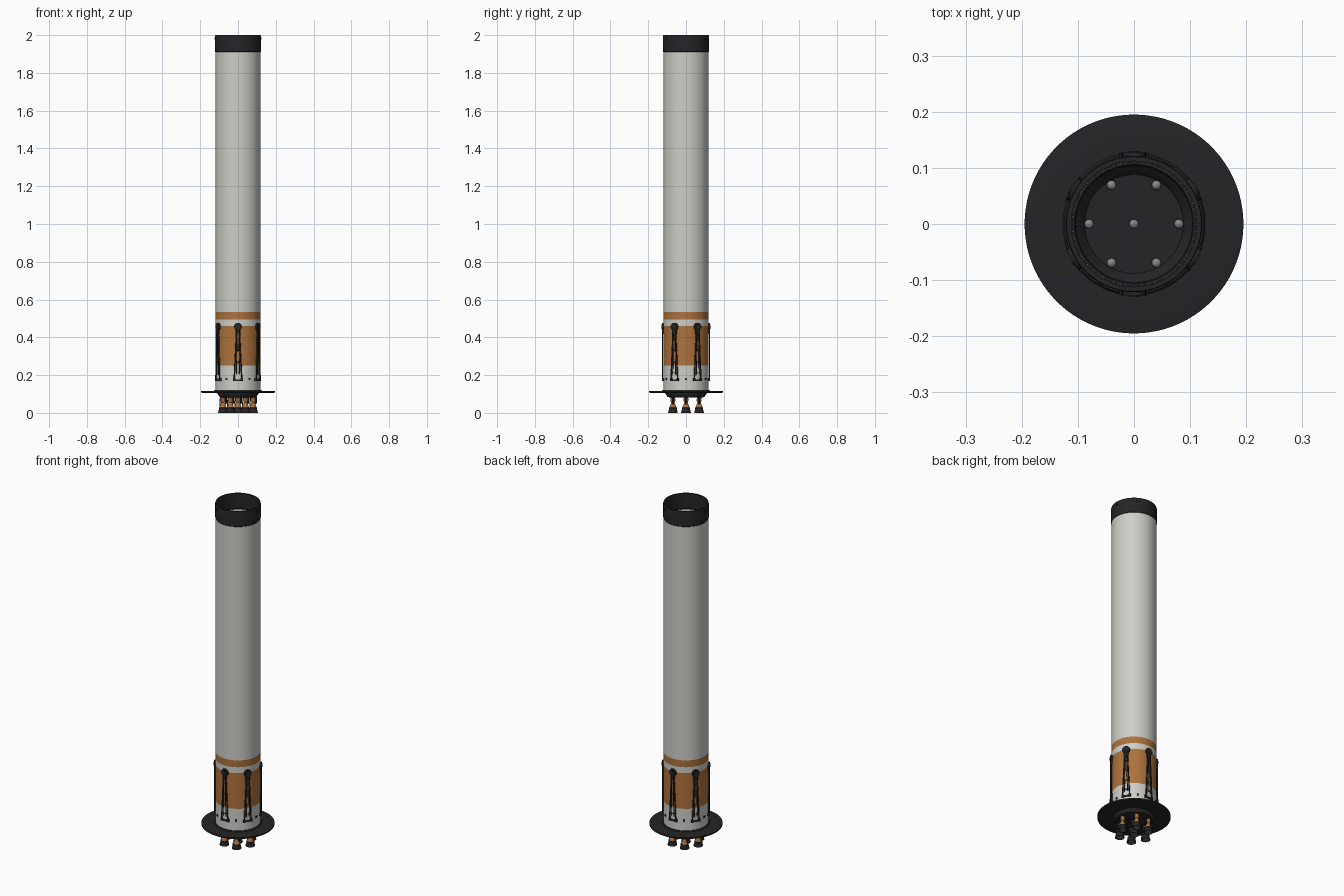
import bpy, bmesh, math
from mathutils import Vector, Matrix

if "Cube" in bpy.data.objects:
    bpy.data.objects.remove(bpy.data.objects["Cube"])

def mat(name, c):
    m = bpy.data.materials.new(name)
    m.diffuse_color = (*c, 1)
    m.use_nodes = True
    m.node_tree.nodes["Principled BSDF"].inputs["Base Color"].default_value = m.diffuse_color
    return m

WHITE = mat("pale_paint", (0.62, 0.62, 0.58))
COPPER = mat("copper_paint", (0.42, 0.17, 0.045))
DARK = mat("dark_metal", (0.018, 0.018, 0.02))
STEEL = mat("steel", (0.25, 0.25, 0.25))

def finish(bm, name, mats, recalc=True):
    if recalc:
        bmesh.ops.recalc_face_normals(bm, faces=bm.faces)
    me = bpy.data.meshes.new(name)
    bm.to_mesh(me)
    bm.free()
    for m in mats:
        me.materials.append(m)
    o = bpy.data.objects.new(name, me)
    bpy.context.collection.objects.link(o)
    bpy.ops.object.select_all(action='DESELECT')
    o.select_set(True)
    bpy.context.view_layer.objects.active = o
    bpy.ops.object.shade_smooth_by_angle(angle=math.radians(35))
    return o

def lathe(name, profile, mats, ids=None, segs=64, loc=(0, 0, 0), closed=False):
    """Revolve (r, z) points about z; ids gives the material of each span."""
    bm = bmesh.new()
    rings = []
    for r, z in profile:
        if r == 0:
            rings.append([bm.verts.new((loc[0], loc[1], loc[2] + z))] * segs)
        else:
            rings.append([bm.verts.new((loc[0] + r * math.cos(2 * math.pi * k / segs),
                                        loc[1] + r * math.sin(2 * math.pi * k / segs),
                                        loc[2] + z)) for k in range(segs)])
    n = len(rings)
    for i in range(n if closed else n - 1):
        a, b = rings[i], rings[(i + 1) % n]
        for k in range(segs):
            q = (k + 1) % segs
            f = bm.faces.new(list(dict.fromkeys((a[k], a[q], b[q], b[k]))))
            f.material_index = ids[i] if ids else 0
    return finish(bm, name, mats)

def rod(bm, a, b, r, segs=10, mi=0):
    a, b = Vector(a), Vector(b)
    d = b - a
    m = Matrix.Translation((a + b) / 2) @ d.to_track_quat('Z', 'Y').to_matrix().to_4x4()
    res = bmesh.ops.create_cone(bm, cap_ends=True, segments=segs, radius1=r, radius2=r,
                                depth=d.length, matrix=m)
    for f in {f for v in res['verts'] for f in v.link_faces}:
        f.material_index = mi

def box(bm, c, s):
    bmesh.ops.create_cube(bm, size=1, matrix=Matrix.Translation(c) @ Matrix.Diagonal((*s, 1)))

# Hollow booster tube with painted bands and a dark top collar
lathe("booster_body",
      [(0.12, 0.11), (0.12, 0.25), (0.12, 0.46), (0.12, 0.495), (0.12, 0.535), (0.12, 1.91),
       (0.1215, 1.912), (0.1215, 1.995), (0.12, 2.0), (0.112, 2.0), (0.112, 1.91), (0.116, 1.905),
       (0.116, 0.11)],
      [WHITE, COPPER, DARK], [0, 1, 0, 1, 0, 2, 2, 2, 2, 2, 2, 0, 0], closed=True)

# Wide heat shield disc
lathe("shield_disc", [(0.11, 0.104), (0.14, 0.104), (0.185, 0.106), (0.195, 0.107), (0.195, 0.115),
                      (0.185, 0.117), (0.127, 0.117), (0.124, 0.122), (0.11, 0.122)],
      [DARK], closed=True, segs=96)

# Tapered engine skirt with thrust plate
lathe("engine_skirt", [(0, 0.082), (0.088, 0.082), (0.098, 0.085), (0.11, 0.104), (0.11, 0.118),
                       (0.106, 0.118), (0.104, 0.106), (0.09, 0.092), (0.088, 0.088), (0, 0.088)],
      [DARK])

# Seven engines
spots = [(0, 0)] + [(0.08 * math.cos(math.radians(60 * k)), 0.08 * math.sin(math.radians(60 * k)))
                    for k in range(6)]
for i, (x, y) in enumerate(spots):
    lathe(f"engine_bell_{i}",
          [(0.007, 0.083), (0.012, 0.08), (0.013, 0.064), (0.009, 0.056), (0.012, 0.046),
           (0.019, 0.028), (0.0215, 0.027), (0.0215, 0.023), (0.0205, 0.022), (0.0235, 0.01),
           (0.0255, 0.002), (0.0255, 0), (0.024, 0), (0.018, 0.022), (0.011, 0.044), (0, 0.052)],
          [COPPER, DARK], [0, 0, 0, 0, 0, 1, 1, 1, 1, 1, 1, 1, 1, 1, 1], segs=32, loc=(x, y, 0))
    # Gimbal ball above the thrust plate
    lathe(f"gimbal_{i}", [(0, 0.104)] +
          [(0.0085 * math.sin(math.pi * t / 8), 0.0955 + 0.0085 * math.cos(math.pi * t / 8))
           for t in range(1, 8)] + [(0, 0.087)], [STEEL], segs=16, loc=(x, y, 0))
    # Turbopump and feed pipes
    bm = bmesh.new()
    rod(bm, (x + 0.016, y, 0.05), (x + 0.016, y, 0.083), 0.005, 12)
    rod(bm, (x + 0.016, y, 0.052), (x + 0.008, y, 0.044), 0.0025, 8)
    rod(bm, (x - 0.014, y, 0.083), (x - 0.0165, y, 0.035), 0.0022, 8)
    finish(bm, f"engine_plumbing_{i}", [DARK])

# Six folded landing legs and the latch tabs between them
for k in range(6):
    bm = bmesh.new()
    y = 0.124
    rod(bm, (0, 0.112, 0.456), (0, 0.127, 0.456), 0.021, 24)            # pivot hub
    rod(bm, (0, 0.126, 0.456), (0, 0.13, 0.456), 0.011, 16)
    box(bm, (0, 0.121, 0.432), (0.026, 0.012, 0.03))
    for s in (-1, 1):
        rod(bm, (s * 0.007, y, 0.45), (s * 0.020, y, 0.18), 0.0036)     # outer struts
        rod(bm, (s * 0.0035, y + 0.002, 0.44), (s * 0.009, y + 0.001, 0.2), 0.0022, 8)
        box(bm, (s * 0.02, 0.12, 0.177), (0.011, 0.014, 0.016))         # strut feet
    for z in (0.39, 0.33, 0.27, 0.215):                                 # cross braces
        w = 0.007 + 0.013 * (0.45 - z) / 0.27
        rod(bm, (-w, y, z), (w, y, z), 0.0022, 8)
    box(bm, (0, 0.122, 0.174), (0.044, 0.008, 0.008))
    o = finish(bm, f"landing_leg_{k}", [DARK])
    o.rotation_euler.z = math.radians(30 + 60 * k - 90)

    bm = bmesh.new()
    box(bm, (0, 0.1215, 1.982), (0.014, 0.005, 0.012))
    box(bm, (0, 0.1205, 0.18), (0.012, 0.005, 0.012))
    o = finish(bm, f"latch_tabs_{k}", [DARK])
    o.rotation_euler.z = math.radians(60 * k - 90)
